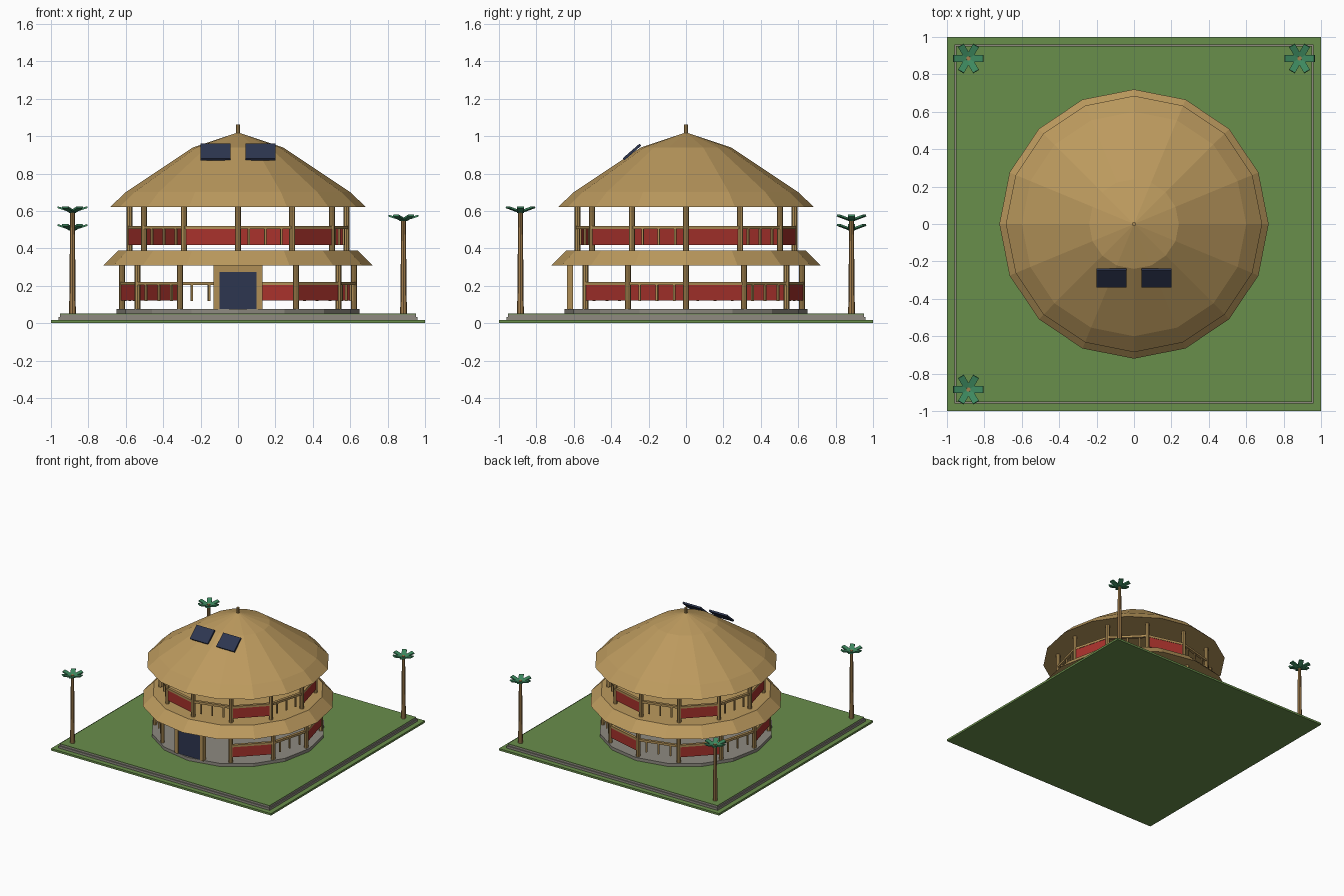
import bpy, bmesh, math
from mathutils import Matrix, Vector

if "Cube" in bpy.data.objects:
    bpy.data.objects.remove(bpy.data.objects["Cube"])


def material(name, r, g, b):
    lin = [((c / 255 + 0.055) / 1.055) ** 2.4 for c in (r, g, b)]
    m = bpy.data.materials.new(name)
    m.diffuse_color = (*lin, 1)
    m.use_nodes = True
    m.node_tree.nodes["Principled BSDF"].inputs["Base Color"].default_value = m.diffuse_color
    return m


THATCH = material("thatch tan", 188, 154, 94)
WOOD = material("wood", 176, 143, 86)
GRASS = material("grass green", 105, 142, 75)
STONE = material("stone grey", 142, 138, 128)
RED = material("panel red", 168, 50, 44)
NAVY = material("navy", 45, 54, 80)
TRUNK = material("trunk brown", 165, 128, 78)
LEAF = material("leaf green", 62, 138, 96)


def finish(bm, name, mat):
    bmesh.ops.recalc_face_normals(bm, faces=bm.faces[:])
    me = bpy.data.meshes.new(name)
    bm.to_mesh(me)
    bm.free()
    me.materials.append(mat)
    ob = bpy.data.objects.new(name, me)
    bpy.context.collection.objects.link(ob)
    return ob


def box(name, mat, centre, size, rot=Matrix.Identity(4)):
    bm = bmesh.new()
    bmesh.ops.create_cube(bm, size=1, matrix=Matrix.Translation(centre) @ rot
                          @ Matrix.Diagonal((*size, 1)))
    return finish(bm, name, mat)


def slab(name, mat, half, z0, z1):
    return box(name, mat, (0, 0, (z0 + z1) / 2), (2 * half, 2 * half, z1 - z0))


def lathe(name, mat, profile, sides, at=(0, 0)):
    """Closed solid of rings (radius, z) with flat caps; radius 0 makes a tip."""
    bm = bmesh.new()
    rings = []
    for r, z in profile:
        n = sides if r > 0 else 1
        rings.append([bm.verts.new((at[0] + r * math.cos(2 * math.pi * i / sides),
                                    at[1] + r * math.sin(2 * math.pi * i / sides), z))
                      for i in range(n)])
    for a, b in zip(rings, rings[1:]):
        for i in range(sides):
            j = (i + 1) % sides
            bm.faces.new([a[i], a[j], b[0]] if len(b) == 1 else [a[i], a[j], b[j], b[i]])
    bm.faces.new(rings[0])
    if len(rings[-1]) > 1:
        bm.faces.new(rings[-1])
    return finish(bm, name, mat)


def polar(r, deg, z):
    a = math.radians(deg)
    return Vector((r * math.cos(a), r * math.sin(a), z))


# Ground: grass border, stone kerb, raised lawn
slab("grass_border", GRASS, 1.0, 0, 0.016)
slab("stone_kerb_lower", STONE, 0.96, 0.016, 0.034)
slab("stone_kerb_upper", STONE, 0.953, 0.034, 0.047)
slab("lawn", GRASS, 0.953, 0.047, 0.051)
lathe("plinth", STONE, [(0.65, 0.05), (0.65, 0.076)], 16)

# Roofs
lathe("lower_roof", THATCH, [(0.72, 0.308), (0.64, 0.388)], 16)
lathe("upper_roof", THATCH, [(0.685, 0.62), (0.60, 0.70), (0.24, 0.94), (0, 1.02)], 16)
lathe("finial", WOOD, [(0.01, 1.0), (0.01, 1.062)], 8)


# Storeys: twelve posts, with alternating red panels and balusters between them
def storey(label, r, floor, ceiling, rail_z, skip_posts=(), skip_bays=()):
    for k in range(12):
        a = -120 + 30 * k
        if a not in skip_posts:
            p = polar(r, a, 0)
            lathe(label + "_post", WOOD, [(0.016, floor), (0.016, ceiling)], 8, p[:2])
        if a in skip_bays:
            continue
        p, q = polar(r, a, 0), polar(r, a + 30, 0)
        mid, length = (p + q) / 2, (q - p).length
        rot = Matrix.Rotation(math.radians(a + 105), 4, 'Z')
        box(label + "_rail", WOOD, mid + Vector((0, 0, rail_z)), (length, 0.022, 0.018), rot)
        if k % 2 == 0:
            box(label + "_panel", RED, mid + Vector((0, 0, rail_z - 0.05)),
                (length * 0.98, 0.016, 0.084), rot)
        else:
            for t in (0.2, 0.5, 0.8):
                box(label + "_baluster", WOOD, p.lerp(q, t) + Vector((0, 0, rail_z - 0.05)),
                    (0.011, 0.011, 0.088), rot)


storey("lower", 0.62, 0.075, 0.31, 0.212, skip_posts=(-90,), skip_bays=(-120, -90))
storey("upper", 0.58, 0.385, 0.622, 0.511)

# Entrance: two jambs, lintel and door
for s in (-1, 1):
    box("door_jamb", WOOD, (s * 0.115, -0.62, 0.192), (0.03, 0.034, 0.236))
box("door_lintel", WOOD, (0, -0.62, 0.292), (0.26, 0.034, 0.036))
box("door", NAVY, (0, -0.62, 0.175), (0.2, 0.025, 0.2))

# Roof panels
for s in (-1, 1):
    box("solar_panel", NAVY, (s * 0.12, -0.289, 0.915), (0.162, 0.12, 0.014),
        Matrix.Rotation(math.radians(41), 4, 'X'))

# Palms: tapered trunk and six rising leaves
for x, y, h in ((-0.885, -0.885, 0.60), (0.885, 0.885, 0.555), (-0.885, 0.885, 0.505)):
    lathe("palm_trunk", TRUNK, [(0.018, 0.045), (0.012, h + 0.008)], 8, (x, y))
    for k in range(6):
        rot = (Matrix.Rotation(math.radians(60 * k), 4, 'Z')
               @ Matrix.Rotation(math.radians(-18), 4, 'Y'))
        box("palm_leaf", LEAF, Vector((x, y, h - 0.006)) + rot @ Vector((0.043, 0, 0)),
            (0.082, 0.036, 0.01), rot)
